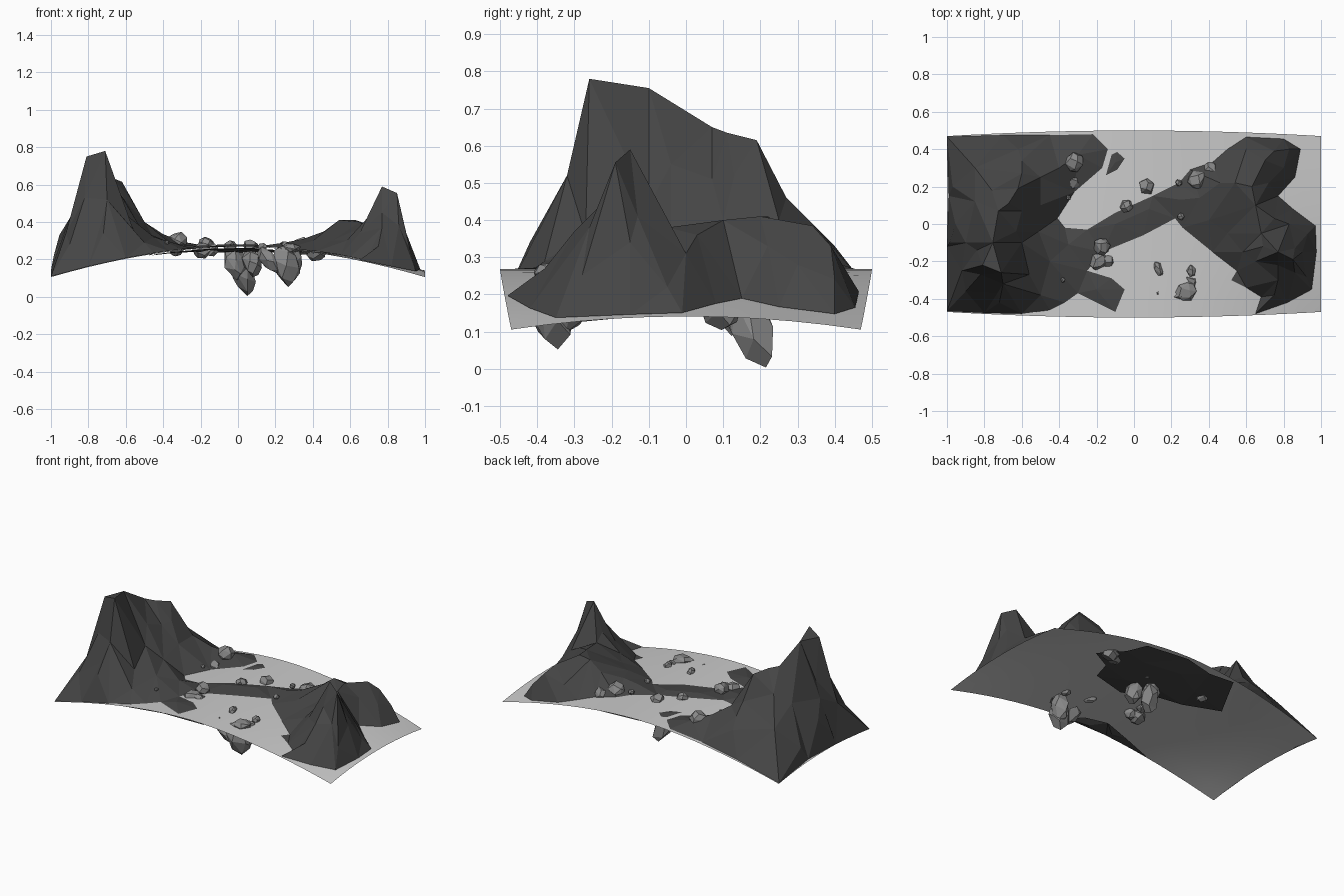
import bpy, bmesh, math, random
from mathutils import Vector, Euler
from mathutils.geometry import delaunay_2d_cdt


def material(name, v):
    m = bpy.data.materials.new(name)
    m.diffuse_color = (v, v, v, 1)
    return m


DARK = material("dark_rock", 0.06)
MID = material("stone", 0.25)


def make(name, bm, mat=None):
    me = bpy.data.meshes.new(name)
    bm.to_mesh(me)
    bm.free()
    ob = bpy.data.objects.new(name, me)
    bpy.context.collection.objects.link(ob)
    if mat:
        me.materials.append(mat)
    return ob


def ground(x, y):
    return 0.268 - 0.127 * abs(x) ** 1.8 - 0.16 * x * x * y * y


# Arched snow sheet, a thin smooth surface
bm = bmesh.new()
bmesh.ops.create_grid(bm, x_segments=20, y_segments=10, size=1)
for v in bm.verts:
    x = v.co.x
    y = v.co.y * (0.5 - 0.03 * x * x)
    v.co = (x, y, ground(x, y))
sheet = make("ground_sheet", bm)
for p in sheet.data.polygons:
    p.use_smooth = True


def terrain(name, outline, peaks, lift=0.003):
    """Triangulated rock surface: outline lies on the sheet, peaks carry heights."""
    pts = [(x, y, ground(x, y) + lift) for x, y in outline] + peaks
    n = len(outline)
    edges = [(i, (i + 1) % n) for i in range(n)]
    vs, _, fs, orig, _, _ = delaunay_2d_cdt(
        [Vector(p[:2]) for p in pts], edges, [], 1, 1e-5)
    bm = bmesh.new()
    bv = []
    for co, o in zip(vs, orig):
        z = pts[o[0]][2] if o else ground(co.x, co.y) + lift
        bv.append(bm.verts.new((co.x, co.y, z)))
    for f in fs:
        bm.faces.new([bv[i] for i in f])
    return make(name, bm, DARK)


# Two mountains joined by a low diagonal ridge
outline = [
    (-1, .467), (-.99, .15), (-1, -.12), (-1, -.465), (-.8, -.475), (-.6, -.48),
    (-.45, -.46), (-.37, -.42), (-.3, -.37), (-.1, -.47), (-.05, -.35), (-.12, -.29),
    (-.25, -.25), (-.17, -.15), (.05, -.06), (.22, .03), (.26, -.02), (.42, -.15),
    (.55, -.25), (.52, -.3), (.6, -.34), (.68, -.39), (.65, -.48), (.82, -.42), (.95, -.35),
    (.975, -.15), (.97, -.01), (.85, .08), (.77, .15), (.86, .25), (.89, .4),
    (.8, .455), (.6, .465), (.5, .4), (.42, .33), (.3, .29), (.24, .22), (.1, .15),
    (-.1, .06), (-.25, -.03), (-.37, -.02), (-.41, .03), (-.32, .17), (-.17, .3),
    (-.14, .4), (-.22, .48), (-.45, .475), (-.7, .475)]
left = [
    (-.71, -.26, .78), (-.81, -.22, .75), (-.755, -.1, .755), (-.725, .07, .65),
    (-.67, .11, .635), (-.62, .19, .615), (-.82, -.27, .53), (-.84, -.14, .51),
    (-.9, -.1, .42), (-.955, 0, .33), (-.985, -.1, .22), (-.97, .2, .23),
    (-.7, -.32, .52), (-.73, -.37, .4), (-.72, -.42, .34), (-.9, -.36, .28),
    (-.85, .3, .36), (-.6, .27, .46), (-.6, .34, .39), (-.62, .4, .33),
    (-.57, .13, .52), (-.5, .1, .4), (-.5, .25, .4), (-.4, .3, .335),
    (-.3, .37, .295), (-.6, -.1, .44), (-.51, -.04, .35), (-.45, -.2, .32),
    (-.56, -.27, .36), (-.5, -.38, .29), (-.35, -.11, .285), (-.2, -.35, .275),
    (-.63, -.04, .55), (-.6, .07, .51), (-.85, .12, .46), (-.76, .18, .52),
    (-.92, -.25, .34)]
right = [
    (-.1, 0, .28), (.08, .08, .28), (.25, .13, .29), (.35, .14, .31),
    (.4, .02, .3), (.5, -.05, .3), (.77, -.15, .59), (.85, -.19, .555),
    (.86, -.13, .41), (.69, -.12, .42), (.68, -.05, .38), (.63, .2, .41),
    (.54, .22, .41), (.46, .22, .35), (.7, .34, .385), (.65, .1, .4),
    (.75, .39, .33), (.83, .4, .24), (.8, .3, .28), (.72, .22, .33),
    (.77, -.22, .45), (.77, -.3, .37), (.75, -.38, .27), (.9, -.15, .34),
    (.93, -.05, .22), (.92, -.28, .25), (.65, -.2, .34), (.58, -.15, .3),
    (.6, .4, .3), (.75, .03, .36), (.83, 0, .31), (.86, -.26, .38)]
terrain("mountains_and_ridge", outline, left + right)

# Rough crust showing under the middle of the sheet
terrain("under_crust_back",
        [(-.5, .2), (-.3, .08), (-.1, .03), (.05, -.06), (.3, .02), (.34, .15), (.5, .25),
         (.36, .36), (.3, .48), (0, .49), (-.2, .45), (-.35, .485), (-.42, .35)],
        [(-.25, .25, .24), (-.05, .14, .236), (.15, .1, .238), (.2, .32, .238),
         (-.05, .36, .236), (-.3, .38, .236)], -0.008).data.flip_normals()
terrain("under_crust_front",
        [(-.5, -.48), (-.2, -.49), (.1, -.495), (.02, -.42), (-.12, -.38), (-.3, -.43)],
        [(-.2, -.44, .24), (-.03, -.45, .24)], -0.006).data.flip_normals()
# Small bare patch on the snow
terrain("bare_patch", [(-.15, .26), (-.09, .29), (-.05, .35), (-.09, .385), (-.12, .37)],
        [(-.1, .33, .275)])


def rock(name, loc, size, rot=(0, 0, 0), seed=0, n=18):
    """Faceted stone: hull of random points on an ellipsoid."""
    rng = random.Random(seed)
    bm = bmesh.new()
    e = Euler([math.radians(a) for a in rot])
    for i in range(n):
        z = 1 - 2 * (i + .5) / n
        a = i * 2.4 + rng.uniform(-.35, .35)
        r = math.sqrt(1 - z * z)
        p = Vector((r * math.cos(a), r * math.sin(a), z)) * rng.uniform(1, 1.14)
        p = Vector([c * s for c, s in zip(p, size)])
        p.rotate(e)
        bm.verts.new(p + Vector(loc))
    bmesh.ops.convex_hull(bm, input=bm.verts[:])
    bmesh.ops.delete(bm, geom=[v for v in bm.verts if not v.link_faces], context='VERTS')
    bmesh.ops.dissolve_limit(bm, angle_limit=math.radians(14), verts=bm.verts[:], edges=bm.edges[:])
    return make(name, bm, MID)


# Stones lying on the sheet, partly sunk through it: x, y, z, radius
stones = [
    (-.32, .33, .3, .05), (-.385, .28, .275, .036), (-.33, .225, .25, .038),
    (-.17, -.12, .28, .045), (-.19, -.2, .25, .05), (-.14, -.2, .25, .036),
    (-.04, .095, .27, .034), (.065, .2, .27, .042), (.34, .23, .27, .053),
    (.415, .28, .24, .052), (.25, .04, .28, .018), (.24, .22, .28, .018),
    (-.35, .14, .28, .012), (-.38, -.3, .29, .012)]
for i, (x, y, z, r) in enumerate(stones):
    rock(f"stone_{i + 1}", (x, y, z), (r, r, r * .9), (0, 0, 40 * i), i)

# Large boulders hanging below the sheet
rock("hanging_rock_back_main", (.025, .17, .125), (.055, .055, .125), (17, -20, 0), 31)
rock("hanging_rock_back_side", (-.015, .13, .18), (.06, .055, .085), (-10, -15, 30), 32)
rock("hanging_rock_back_low", (.075, .09, .18), (.05, .055, .075), (0, -15, 0), 33)
rock("hanging_rock_front_main", (.26, -.365, .165), (.07, .055, .11), (10, -20, 20), 34)
rock("hanging_rock_front_left", (.175, -.37, .195), (.045, .045, .085), (0, -45, 0), 35)
rock("hanging_rock_front_right", (.295, -.32, .18), (.045, .06, .085), (-15, 10, 0), 36)
# Low stones in front
rock("stone_front_flat", (.28, -.36, .26), (.055, .05, .026), (0, 0, 20), 41)
rock("stone_front_small", (.305, -.25, .255), (.025, .032, .023), (0, 0, 10), 42)
rock("stone_front_narrow", (.13, -.24, .265), (.022, .04, .022), (0, 0, 20), 43)
